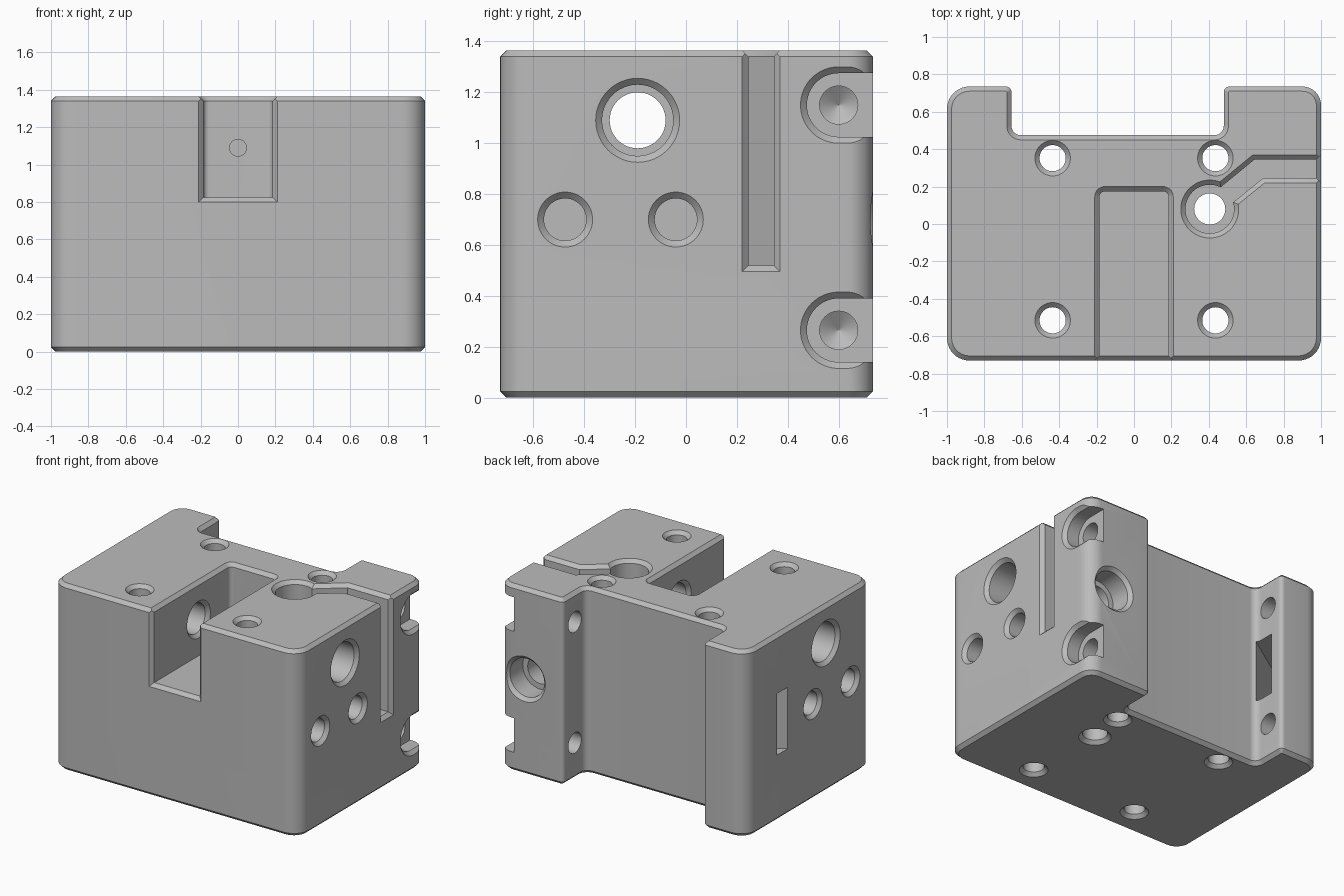
import bpy, bmesh, math
from mathutils import Vector

cube = bpy.data.objects.get("Cube")
if cube:
    bpy.data.objects.remove(cube, do_unlink=True)

H, CH = 1.365, 0.025          # block height, edge chamfer
OVER = 0.02                   # how far cutters reach past a face

grey = bpy.data.materials.new("light_grey")
grey.use_nodes = True
colour = (0.5, 0.5, 0.5, 1)
grey.diffuse_color = colour
grey.node_tree.nodes["Principled BSDF"].inputs["Base Color"].default_value = colour


def rounded(corners, steps=10):
    """Counter-clockwise outline from (a, b, radius) corners."""
    out = []
    for i, (x, y, r) in enumerate(corners):
        p = Vector((x, y))
        if r == 0:
            out.append(p)
            continue
        u = (Vector(corners[i - 1][:2]) - p).normalized()
        v = (Vector(corners[(i + 1) % len(corners)][:2]) - p).normalized()
        half = u.angle(v) / 2
        centre = p + (u + v).normalized() * r / math.sin(half)
        start = p + u * r / math.tan(half) - centre
        end = p + v * r / math.tan(half) - centre
        a0 = math.atan2(start.y, start.x)
        turn = math.remainder(math.atan2(end.y, end.x) - a0, math.tau)
        for k in range(steps + 1):
            a = a0 + turn * k / steps
            out.append(centre + r * Vector((math.cos(a), math.sin(a))))
    return out


def circle(a, b, r, n=48):
    return [Vector((a + r * math.cos(math.tau * i / n), b + r * math.sin(math.tau * i / n)))
            for i in range(n)]


def grow(outline, d):
    """Offset an outline outward by d with mitred corners."""
    out = []
    for i, p in enumerate(outline):
        e1 = (p - outline[i - 1]).normalized()
        e2 = (outline[(i + 1) % len(outline)] - p).normalized()
        n1, n2 = Vector((e1.y, -e1.x)), Vector((e2.y, -e2.x))
        out.append(p + (n1 + n2) * d / (1 + n1.dot(n2)))
    return out


def solid(name, outline, axis, layers):
    """Loft an outline along an axis through (position, offset) layers."""
    place = {"x": lambda p, h: (h, p.x, p.y),
             "y": lambda p, h: (p.x, h, p.y),
             "z": lambda p, h: (p.x, p.y, h)}[axis]
    bm = bmesh.new()
    rings = [[bm.verts.new(place(p, h)) for p in grow(outline, d)] for h, d in layers]
    for lo, hi in zip(rings, rings[1:]):
        for i in range(len(lo)):
            bm.faces.new((lo[i - 1], lo[i], hi[i], hi[i - 1]))
    bm.faces.new(rings[0])
    bm.faces.new(rings[-1])
    bmesh.ops.recalc_face_normals(bm, faces=bm.faces)
    mesh = bpy.data.meshes.new(name)
    bm.to_mesh(mesh)
    bm.free()
    mesh.materials.append(grey)
    obj = bpy.data.objects.new(name, mesh)
    bpy.context.collection.objects.link(obj)
    return obj


# Main block with the back notch, chamfered top and bottom
plan = rounded([(-1, -0.73, 0.12), (1, -0.73, 0.12), (1, 0.735, 0.1), (0.48, 0.735, 0.03),
                (0.48, 0.475, 0.05), (-0.655, 0.475, 0.05), (-0.655, 0.735, 0.03),
                (-1, 0.735, 0.12)])
block = solid("clamp_block", plan, "z", [(0, -CH), (CH, 0), (H - CH, 0), (H, -CH)])


def cut(outline, axis, layers):
    cutter = solid("cutter", outline, axis, layers)
    cutter.hide_render = True
    mod = block.modifiers.new("cut", "BOOLEAN")
    mod.operation, mod.solver, mod.object = "DIFFERENCE", "EXACT", cutter
    bpy.context.view_layer.objects.active = block
    bpy.ops.object.modifier_apply(modifier=mod.name)
    bpy.data.objects.remove(cutter, do_unlink=True)


def pocket(outline, axis, floor, face, chamfer=CH):
    """Cut from a face to a floor with a chamfered mouth."""
    s = math.copysign(1, face - floor)
    cut(outline, axis, [(floor, 0), (face - s * chamfer, 0), (face + s * OVER, chamfer + OVER)])


# Vertical through holes, countersunk at both ends
through = [(-OVER, CH + OVER), (CH, 0), (H - CH, 0), (H + OVER, CH + OVER)]
for sx in (-1, 1):
    for y in (-0.515, 0.352):
        cut(circle(sx * 0.435, y, 0.07), "z", through)
cut(circle(0.405, 0.08, 0.083), "z", through)

# Counterbore on top and the cranked slot that runs from it to the side
pocket(circle(0.405, 0.08, 0.13), "z", 0.517, H)
slot = [Vector(p) for p in ((0.43, 0.035), (0.69, 0.245), (1.2, 0.245),
                            (1.2, 0.345), (0.645, 0.345), (0.37, 0.12))]
pocket(slot, "z", 0.52, H)
side_mouth = rounded([(0.245, 0.52, 0), (0.345, 0.52, 0), (0.345, 1.6, 0), (0.245, 1.6, 0)])
pocket(side_mouth, "x", 0.96, 1)

# Front pocket, its mouth on the front face, and a small blind hole behind
pocket(rounded([(-0.185, -1, 0), (0.185, -1, 0), (0.185, 0.175, 0.03), (-0.185, 0.175, 0.03)]),
       "z", 0.825, H)
pocket(rounded([(-0.185, 0.825, 0), (0.185, 0.825, 0), (0.185, 1.6, 0), (-0.185, 1.6, 0)]),
       "y", -0.69, -0.73)
cut(circle(0, 1.09, 0.045), "y", [(0.1, 0), (0.3, 0)])

# Cross bores and blind holes on both sides
for sx in (-1, 1):
    pocket(circle(-0.19, 1.09, 0.14), "x", sx * 0.6, sx)
    pocket(circle(-0.19, 1.09, 0.11), "x", sx * 0.65, sx * 0.185)
    for y in (-0.475, -0.04):
        pocket(circle(y, 0.7, 0.083), "x", sx * 0.65, sx)

# Screw seats open to the back, clearance holes, and blind holes opposite
for z in (0.265, 1.15):
    seat = rounded([(0.475, z - 0.125, 0.1249), (1.1, z - 0.125, 0),
                    (1.1, z + 0.125, 0), (0.475, z + 0.125, 0.1249)], 16)
    pocket(seat, "x", 0.88, 1)
    cut(circle(0.6, z, 0.075), "x", [(0.4, 0), (0.93, 0)])
    cut(circle(0.6, z, 0.075), "x", [(-0.92, -0.074), (-0.87, 0), (-0.6, 0)])

# Stepped bore in the back of the wide post
pocket(circle(0.79, 0.7, 0.14), "y", 0.56, 0.735)
cut(circle(0.79, 0.7, 0.1), "y", [(0.1, 0), (0.6, 0)])

# Slanted window through the narrow post
window = [Vector(p) for p in ((-1.05, 0.22), (-0.6, 0.52), (-0.6, 0.68), (-1.05, 0.335))]
cut(window, "z", [(0.485, 0), (0.935, 0)])

# Smooth bores and corners, crisp edges
block.select_set(True)
bpy.context.view_layer.objects.active = block
bpy.ops.object.shade_smooth_by_angle(angle=math.radians(30))
